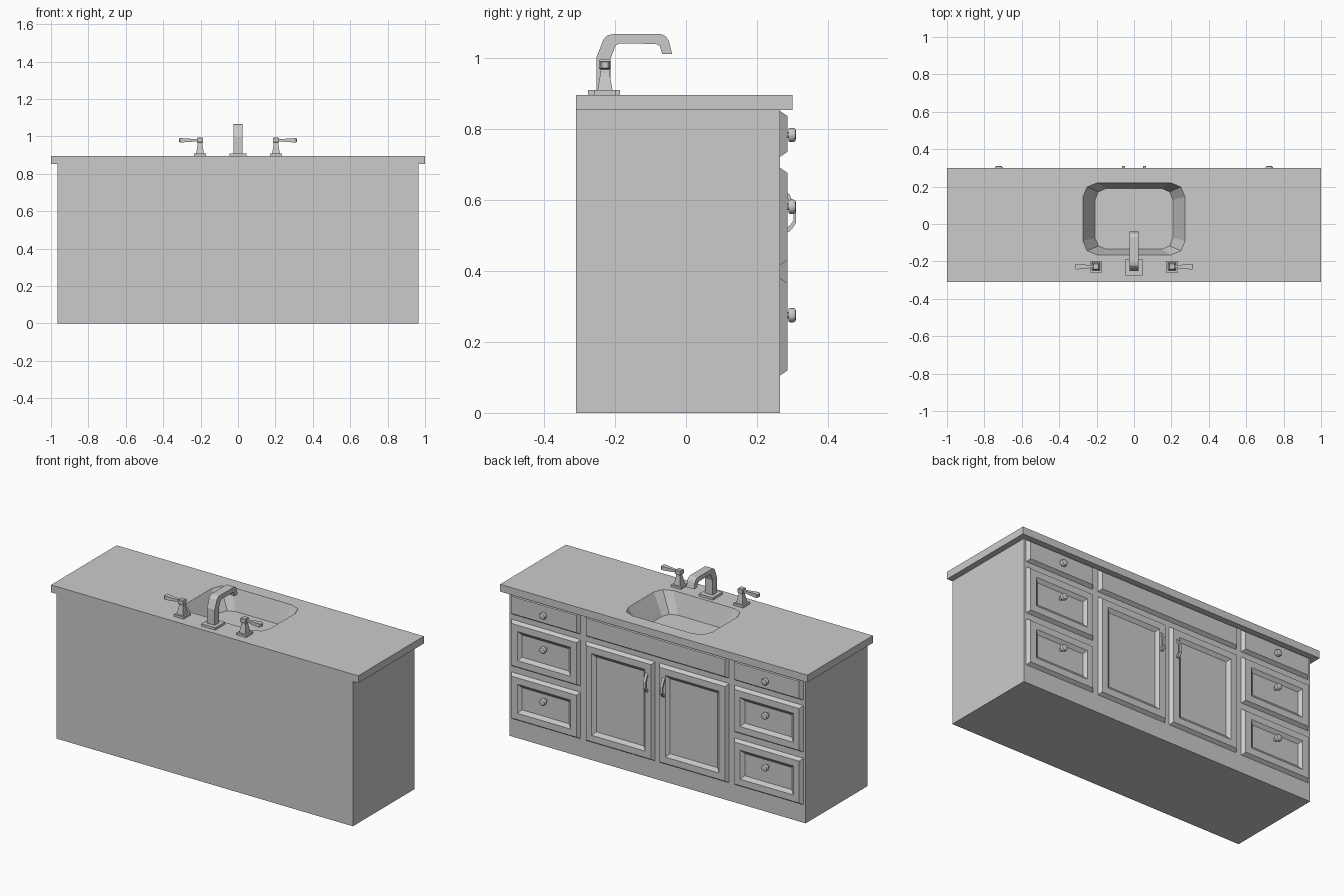
import bpy, bmesh, math
from mathutils import Matrix, Vector

if "Cube" in bpy.data.objects:
    bpy.data.objects.remove(bpy.data.objects["Cube"])


def finish(bm, name, smooth=False):
    bmesh.ops.recalc_face_normals(bm, faces=bm.faces)
    me = bpy.data.meshes.new(name)
    bm.to_mesh(me)
    bm.free()
    ob = bpy.data.objects.new(name, me)
    bpy.context.collection.objects.link(ob)
    if smooth:
        bpy.ops.object.select_all(action='DESELECT')
        ob.select_set(True)
        bpy.context.view_layer.objects.active = ob
        bpy.ops.object.shade_smooth_by_angle(angle=math.radians(40))
    return ob


def add_loft(bm, loops, start=True, end=True):
    """Skin a sequence of equal-length loops, optionally capped."""
    rings = [[bm.verts.new(p) for p in lp] for lp in loops]
    n = len(rings[0])
    for a, b in zip(rings, rings[1:]):
        for i in range(n):
            j = (i + 1) % n
            bm.faces.new((a[i], a[j], b[j], b[i]))
    if start:
        bm.faces.new(rings[0][::-1])
    if end:
        bm.faces.new(rings[-1])
    return rings


def rect(x0, x1, y0, y1, z):
    return [(x0, y0, z), (x1, y0, z), (x1, y1, z), (x0, y1, z)]


def square(cx, cy, h, z):
    return rect(cx - h, cx + h, cy - h, cy + h, z)


def rounded(x, y0, y1, r, z, seg=2):
    """Rectangle with faceted round corners."""
    pts = []
    for k, (cx, cy) in enumerate([(x - r, y1 - r), (-x + r, y1 - r),
                                  (-x + r, y0 + r), (x - r, y0 + r)]):
        for i in range(seg + 1):
            a = math.pi / 2 * (k + i / seg)
            pts.append((cx + r * math.cos(a), cy + r * math.sin(a), z))
    return pts


# Cabinet body, open at the top so the basin can hang inside
bm = bmesh.new()
add_loft(bm, [rect(-.965, .965, -.31, .265, 0), rect(-.965, .965, -.31, .265, .852)], end=False)
finish(bm, "cabinet_body")

# Countertop slab with a basin opening
bm = bmesh.new()
outer = add_loft(bm, [rect(-1, 1, -.31, .30, .852), rect(-1, 1, -.31, .30, .895)], False, False)
hole = add_loft(bm, [rounded(.273, -.165, .22, .075, .852),
                     rounded(.273, -.165, .22, .075, .895)], False, False)
wall = [f for f in bm.faces if all(v in hole[0] + hole[1] for v in f.verts)]
for a, b in zip(outer, hole):
    edges = [bm.edges.get((r[i], r[(i + 1) % len(r)])) for r in (a, b) for i in range(len(r))]
    bmesh.ops.triangle_fill(bm, edges=edges, use_beauty=True, use_dissolve=False)
bmesh.ops.delete(bm, geom=wall, context='FACES_ONLY')
finish(bm, "countertop")

# Sink basin with sloping walls
bm = bmesh.new()
add_loft(bm, [rounded(.273, -.165, .22, .075, .895),
              rounded(.208, -.135, .19, .06, .775)], start=False)
for f in bm.faces:
    f.normal_update()
ob = finish(bm, "sink_basin")
if ob.data.polygons[-1].normal.z < 0:
    ob.data.flip_normals()


# Door and drawer fronts with bevelled rims and optional recessed panels
def front(name, x0, x1, z0, z1, recessed):
    steps = [(0, .264), (.014, .285)]
    if recessed:
        steps += [(.052, .285), (.072, .270)]
    bm = bmesh.new()
    add_loft(bm, [[(x0 + i, y, z0 + i), (x1 - i, y, z0 + i), (x1 - i, y, z1 - i), (x0 + i, y, z1 - i)]
                  for i, y in steps])
    finish(bm, name)


# Round drawer knob turned around the y axis
def knob(name, x, z, y):
    prof = [(.009, y), (.009, .289), (.018, .289), (.020, .293),
            (.020, .303), (.017, .308), (.008, .31)]
    bm = bmesh.new()
    add_loft(bm, [[(x + r * math.cos(t * math.pi / 6), yy, z + r * math.sin(t * math.pi / 6))
                   for t in range(12)] for r, yy in prof])
    finish(bm, name, True)


def extrude_x(bm, pts, x0, x1):
    add_loft(bm, [[(x0, y, z) for y, z in pts], [(x1, y, z) for y, z in pts]])


front("false_drawer_front", -.467, .467, .72, .85, False)
for side, s in (("left", -1), ("right", 1)):
    def span(a, b):
        return sorted((s * a, s * b))

    rows = [("top", .72, .85, False, .782, .284), ("middle", .415, .69, True, .58, .269),
            ("bottom", .105, .38, True, .275, .269)]
    for row, z0, z1, rec, kz, ky in rows:
        front(f"{side}_{row}_drawer", *span(.50, .95), z0, z1, rec)
        knob(f"{side}_{row}_knob", s * .723, kz, ky)
    front(f"{side}_door", *span(.014, .467), .105, .69, True)

    # Arched door pull
    arch = [(.284, .62), (.291, .615), (.300, .595), (.309, .575), (.31, .535), (.300, .52), (.291, .51),
            (.284, .51), (.284, .522), (.293, .528), (.302, .54), (.302, .57), (.293, .592), (.284, .605)]
    bm = bmesh.new()
    extrude_x(bm, arch, s * .055 - .008, s * .055 + .008)
    finish(bm, f"{side}_door_pull")

    # Tap post: square plate, tapered column and cap
    cx, cy = s * .203, -.228
    bm = bmesh.new()
    add_loft(bm, [square(cx, cy, h, z) for h, z in
                  [(.031, .894), (.031, .908), (.021, .908), (.013, .955), (.012, .966),
                   (.017, .970), (.017, .990), (.013, .994)]])
    finish(bm, f"{side}_tap_post")

    # Tap lever widening toward its tip
    bm = bmesh.new()
    add_loft(bm, [[(s * x, cy - w, .979 - h), (s * x, cy + w, .979 - h),
                   (s * x, cy + w, .979 + h), (s * x, cy - w, .979 + h)]
                  for x, w, h in [(.215, .008, .007), (.235, .008, .007), (.295, .014, .011),
                                  (.310, .014, .011), (.316, .009, .008)]])
    finish(bm, f"{side}_tap_lever")

# Spout base plate
bm = bmesh.new()
add_loft(bm, [square(0, -.231, .045, .894), square(0, -.231, .045, .909)])
finish(bm, "spout_base")

# Square-section bent spout
spout = [(-.252, .908), (-.252, 1.0), (-.232, 1.052), (-.222, 1.062), (-.205, 1.066), (-.07, 1.066),
         (-.055, 1.058), (-.048, 1.045), (-.039, 1.01), (-.067, 1.01), (-.074, 1.033), (-.084, 1.038),
         (-.185, 1.040), (-.198, 1.034), (-.213, .995), (-.213, .908)]
bm = bmesh.new()
extrude_x(bm, spout, -.025, .025)
finish(bm, "spout")
